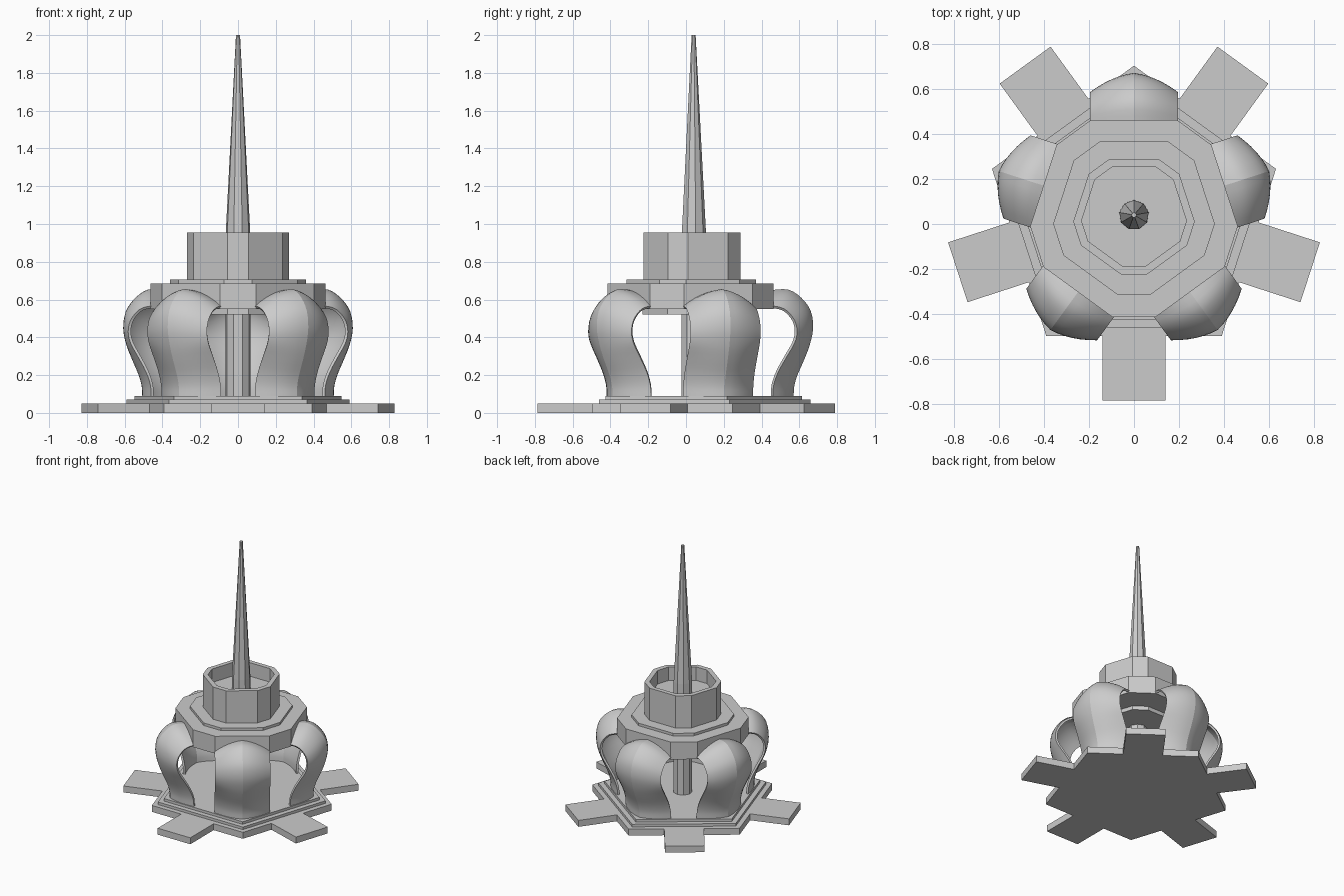
import bpy, bmesh, math
from mathutils import Vector

cube = bpy.data.objects.get("Cube")
if cube:
    bpy.data.objects.remove(cube, do_unlink=True)

CENTRE_Y = 0.04
TAB_ANGLES = [math.radians(-90 + 72 * i) for i in range(5)]

# One plain material
stone = bpy.data.materials.new("light_grey")
stone.use_nodes = True
GREY = (0.6, 0.6, 0.6, 1)
stone.diffuse_color = GREY
stone.node_tree.nodes["Principled BSDF"].inputs["Base Color"].default_value = GREY


def polar(radius, angle):
    return Vector((radius * math.cos(angle), radius * math.sin(angle)))


def make_object(name, bm):
    mesh = bpy.data.meshes.new(name)
    bm.to_mesh(mesh)
    bm.free()
    mesh.materials.append(stone)
    obj = bpy.data.objects.new(name, mesh)
    obj.location.y = CENTRE_Y
    bpy.context.collection.objects.link(obj)
    return obj


def stack(name, rings):
    """Closed solid through a list of (outline, height) rings."""
    bm = bmesh.new()
    loops = [[bm.verts.new((p.x, p.y, z)) for p in outline] for outline, z in rings]
    for low, high in zip(loops, loops[1:]):
        for i in range(len(low)):
            j = (i + 1) % len(low)
            bm.faces.new((low[i], low[j], high[j], high[i]))
    bm.faces.new(loops[0][::-1])
    bm.faces.new(loops[-1])
    bmesh.ops.recalc_face_normals(bm, faces=bm.faces)
    return make_object(name, bm)


def pentagon(radius):
    return [polar(radius, a + math.radians(36)) for a in TAB_ANGLES]


def cut_pentagon(radius):
    """Ten sides, narrow towards the tabs and wide towards the petals."""
    half = math.radians(11.8)
    return [polar(radius, a + s * half) for a in TAB_ANGLES for s in (-1, 1)]


def nonagon(radius):
    return [polar(radius, math.radians(90 + 40 * i)) for i in range(9)]


# Ground slab: pentagon with a rectangular tab on every side
slab_radius, tab_reach, tab_half = 0.665, 0.825, 0.14
apothem = slab_radius * math.cos(math.radians(36))
slab = []
for a in TAB_ANGLES:
    out, side = polar(1, a), polar(1, a + math.pi / 2)
    for reach, offset in ((apothem, -1), (tab_reach, -1), (tab_reach, 1), (apothem, 1)):
        slab.append(out * reach + side * offset * tab_half)
    slab.append(polar(slab_radius, a + math.radians(36)))
stack("ground_slab", [(slab, 0), (slab, 0.05)])

# Steps on the slab
stack("lower_step", [(pentagon(0.62), 0.05), (pentagon(0.62), 0.07)])
stack("upper_step", [(pentagon(0.575), 0.07), (pentagon(0.575), 0.09)])

# Upper storeys
for name, radius, bottom, top in (("ceiling_plate", 0.275, 0.52, 0.55),
                                  ("drum", 0.465, 0.55, 0.685),
                                  ("drum_step", 0.362, 0.685, 0.705)):
    stack(name, [(cut_pentagon(radius), bottom), (cut_pentagon(radius), top)])

# Tower with a sunken roof behind its parapet
outer, inner = cut_pentagon(0.272), cut_pentagon(0.235)
stack("tower", [(outer, 0.705), (outer, 0.955), (inner, 0.955), (inner, 0.85)])

# Central column and spire
stack("column", [(nonagon(0.067), 0.09), (nonagon(0.067), 0.52)])
stack("spire", [(nonagon(0.067), 0.85), (nonagon(0.066), 0.95), (nonagon(0.011), 2.0)])


def smooth_path(points, steps=3):
    """Catmull-Rom curve through the points."""
    pts = [Vector(p) for p in points]
    pts = [2 * pts[0] - pts[1]] + pts + [2 * pts[-1] - pts[-2]]
    path = []
    for a, b, c, d in zip(pts, pts[1:], pts[2:], pts[3:]):
        for k in range(steps):
            t = k / steps
            path.append(0.5 * (2 * b + (c - a) * t + (2 * a - 5 * b + 4 * c - d) * t * t
                               + (3 * b - a - 3 * c + d) * t ** 3))
    return path + [pts[-2]]


# Petal side edge and ridge, as (radius, height)
EDGE = smooth_path([(.42, .09), (.425, .15), (.45, .22), (.495, .3), (.535, .37), (.548, .43),
                    (.535, .49), (.495, .54), (.455, .56), (.41, .567)])
RIDGE = smooth_path([(.53, .09), (.533, .14), (.55, .2), (.585, .28), (.615, .36), (.633, .45),
                     (.62, .54), (.57, .61), (.50, .653), (.41, .65)])
HALF_WIDTH, COLS = 0.195, 12


def petal(name, angle):
    out, side = polar(1, angle), polar(1, angle + math.pi / 2)
    bm = bmesh.new()
    rows = []
    for e, r in zip(EDGE, RIDGE):
        row = []
        for j in range(COLS + 1):
            t = 2 * j / COLS - 1
            p = e.lerp(r, 1 - 0.3 * abs(t) - 0.7 * t * t)
            flat = out * p.x + side * HALF_WIDTH * t
            row.append(bm.verts.new((flat.x, flat.y, p.y)))
        rows.append(row)
    for low, high in zip(rows, rows[1:]):
        for j in range(COLS):
            bm.faces.new((low[j], low[j + 1], high[j + 1], high[j]))
        # Crease along the ridge
        bm.edges.get((low[COLS // 2], high[COLS // 2])).smooth = False
    obj = make_object(name, bm)
    shell = obj.modifiers.new("shell", 'SOLIDIFY')
    shell.thickness = 0.015
    shell.offset = -1
    bpy.ops.object.select_all(action='DESELECT')
    obj.select_set(True)
    bpy.context.view_layer.objects.active = obj
    bpy.ops.object.modifier_apply(modifier="shell")
    bpy.ops.object.shade_smooth_by_angle(angle=math.radians(35), keep_sharp_edges=True)


# Petals over the slab corners
for i, a in enumerate(TAB_ANGLES):
    petal(f"petal_{i + 1}", a + math.radians(36))
